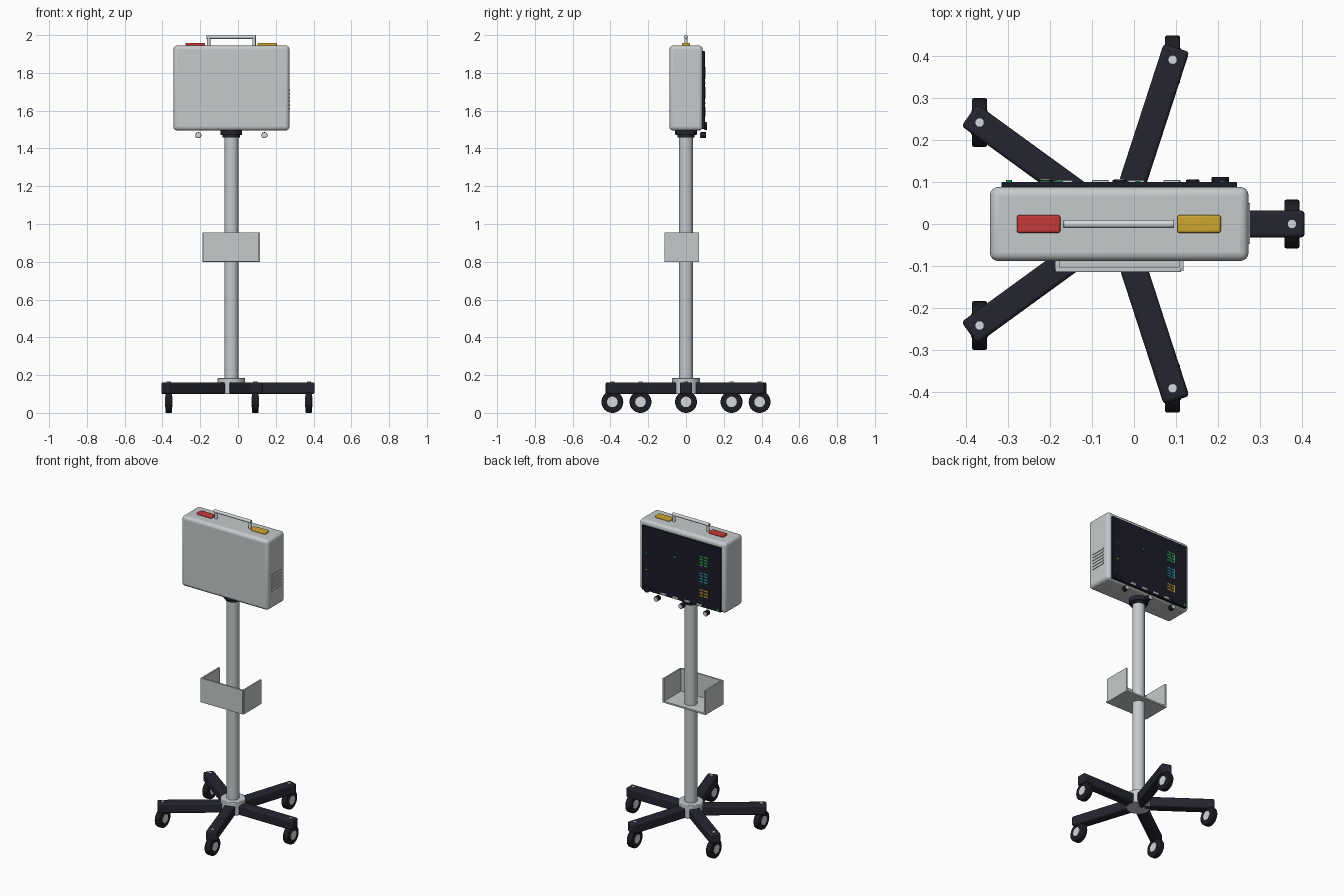
import bpy
from math import pi, sin, cos, radians
from mathutils import Vector

old = bpy.data.objects.get("Cube")
if old:
    bpy.data.objects.remove(old, do_unlink=True)


def material(name, r, g, b):
    m = bpy.data.materials.new(name)
    m.use_nodes = True
    m.diffuse_color = (r, g, b, 1)
    m.node_tree.nodes["Principled BSDF"].inputs["Base Color"].default_value = (r, g, b, 1)
    return m


GREY = material("light grey", .56, .59, .60)
SILVER = material("silver", .66, .69, .71)
NAVY = material("dark navy", .018, .018, .029)
BLACK = material("rubber black", .012, .012, .016)
GLASS = material("screen black", .011, .012, .02)
RED = material("red", .56, .04, .04)
AMBER = material("amber", .62, .38, .03)
GREEN = material("green", .03, .45, .10)
CYAN = material("cyan", .03, .32, .45)


def finish(ob, name, mat, bevel, segments=3):
    ob.name = name
    ob.data.materials.append(mat)
    if bevel:
        mod = ob.modifiers.new("Bevel", "BEVEL")
        mod.width, mod.segments = bevel, segments
        mod.limit_method, mod.angle_limit = "ANGLE", radians(50)
    bpy.ops.object.shade_smooth_by_angle(angle=radians(35))
    return ob


def box(name, lo, hi, mat, bevel=0.0, segments=3):
    """Box between two corners."""
    lo, hi = Vector(lo), Vector(hi)
    bpy.ops.mesh.primitive_cube_add(size=1, location=(lo + hi) / 2)
    ob = bpy.context.object
    for v in ob.data.vertices:
        v.co = v.co * (hi - lo)
    return finish(ob, name, mat, bevel, segments)


def rod(name, start, end, radius, mat, bevel=0.0, sides=32):
    """Cylinder from one point to another."""
    start, end = Vector(start), Vector(end)
    axis = end - start
    bpy.ops.mesh.primitive_cylinder_add(
        vertices=sides, radius=radius, depth=axis.length, location=(start + end) / 2,
        rotation=axis.to_track_quat("Z", "Y").to_euler())
    return finish(bpy.context.object, name, mat, bevel, 2)


CX = -.035  # axis of the stand

# Five-legged base with casters
rod("base_hub", (CX, 0, .10), (CX, 0, .185), .073, GREY, .004, 40)
for i in range(5):
    a = i * 2 * pi / 5
    leg = box(f"leg_{i}", (0, -.032, .10), (.44, .032, .162), NAVY, .009)
    leg.location = (CX + .22 * cos(a), .22 * sin(a), .131)
    leg.rotation_euler.z = a
    x, y = CX + .41 * cos(a), .41 * sin(a)
    rod(f"caster_pin_{i}", (x, y, .09), (x, y, .166), .011, SILVER, sides=16)
    rod(f"caster_tyre_{i}", (x - .018, y, .058), (x + .018, y, .058), .058, BLACK, .005)
    rod(f"caster_cap_{i}", (x - .020, y, .058), (x + .020, y, .058), .028, SILVER)

# Pole and mounting collar
rod("pole", (CX, 0, .16), (CX, 0, 1.48), .037, GREY, sides=40)
rod("collar_lower", (CX, 0, 1.458), (CX, 0, 1.475), .046, NAVY)
rod("collar_upper", (CX, 0, 1.47), (CX, 0, 1.5), .057, NAVY, .004)

# Accessory tray, open at the back
box("tray_floor", (-.187, -.112, .80), (.117, .07, .81), GREY)
box("tray_front", (-.187, -.114, .80), (.112, -.102, .955), GREY, .002)
for side, x in (("right", -.187), ("left", .107)):
    box(f"tray_{side}_wall", (x, -.106, .80), (x + .01, .07, .955), GREY)

# Monitor housing
box("housing", (-.342, -.088, 1.495), (.272, .088, 1.945), GREY, .02, 4)
box("screen_panel", (-.315, .08, 1.503), (.245, .1, 1.915), GLASS, .003)
for i in range(6):
    z = 1.605 + i * .02
    box(f"vent_slat_{i}", (.268, -.048, z), (.276, .05, z + .008), GREY)

# Carry handle
for side, x in (("right", -.155), ("left", .085)):
    rod(f"handle_{side}_post", (x, 0, 1.93), (x, 0, 1.99), .009, SILVER, sides=16)
rod("handle_bar", (-.168, 0, 1.99), (.095, 0, 1.99), .010, SILVER, .002, 20)

# Alarm lights on top
box("red_alarm_light", (-.278, -.021, 1.935), (-.175, .021, 1.958), RED, .005)
box("amber_alarm_light", (.103, -.021, 1.935), (.206, .021, 1.958), AMBER, .005)

# Readouts: abstract bars on the screen
for name, z, mat, rows in (("green", 1.80, GREEN, 4), ("cyan", 1.694, CYAN, 4), ("amber", 1.594, AMBER, 3)):
    for col in range(2):
        x = -.197 + (col - .5) * .032
        for r in range(rows):
            zz = z + (r - (rows - 1) / 2) * .018
            box(f"{name}_readout_bar_{col}_{r}", (x - .012, .099, zz - .004),
                (x + .012, .102, zz + .004), mat)
        box(f"{name}_readout_stem_{col}", (x - .012, .099, z - .026),
            (x - .006, .102, z + .026), mat)
for name, x, z, mat in (("cyan", .21, 1.745, CYAN), ("amber", .21, 1.64, AMBER), ("green", .01, 1.775, GREEN)):
    box(f"{name}_trace_mark", (x - .006, .099, z - .004), (x + .006, .102, z + .004), mat)

# Button row, rotary knob and status light
for i in range(4):
    x = -.165 + i * .085
    box(f"button_{i}", (x - .02, .098, 1.507), (x + .02, .105, 1.521), SILVER, .002, 1)
rod("rotary_knob", (.205, .098, 1.518), (.205, .112, 1.518), .021, BLACK, .003)
rod("status_light", (-.297, .098, 1.514), (-.297, .104, 1.514), .007, GREEN, sides=16)

# Cable sockets under the housing
for i in range(3):
    x = CX + (i - 1) * .175
    rod(f"socket_{i}", (x, .077, 1.470), (x, .105, 1.470), .016, BLACK, sides=24)
    rod(f"socket_core_{i}", (x, .075, 1.470), (x, .107, 1.470), .013, SILVER, sides=24)
